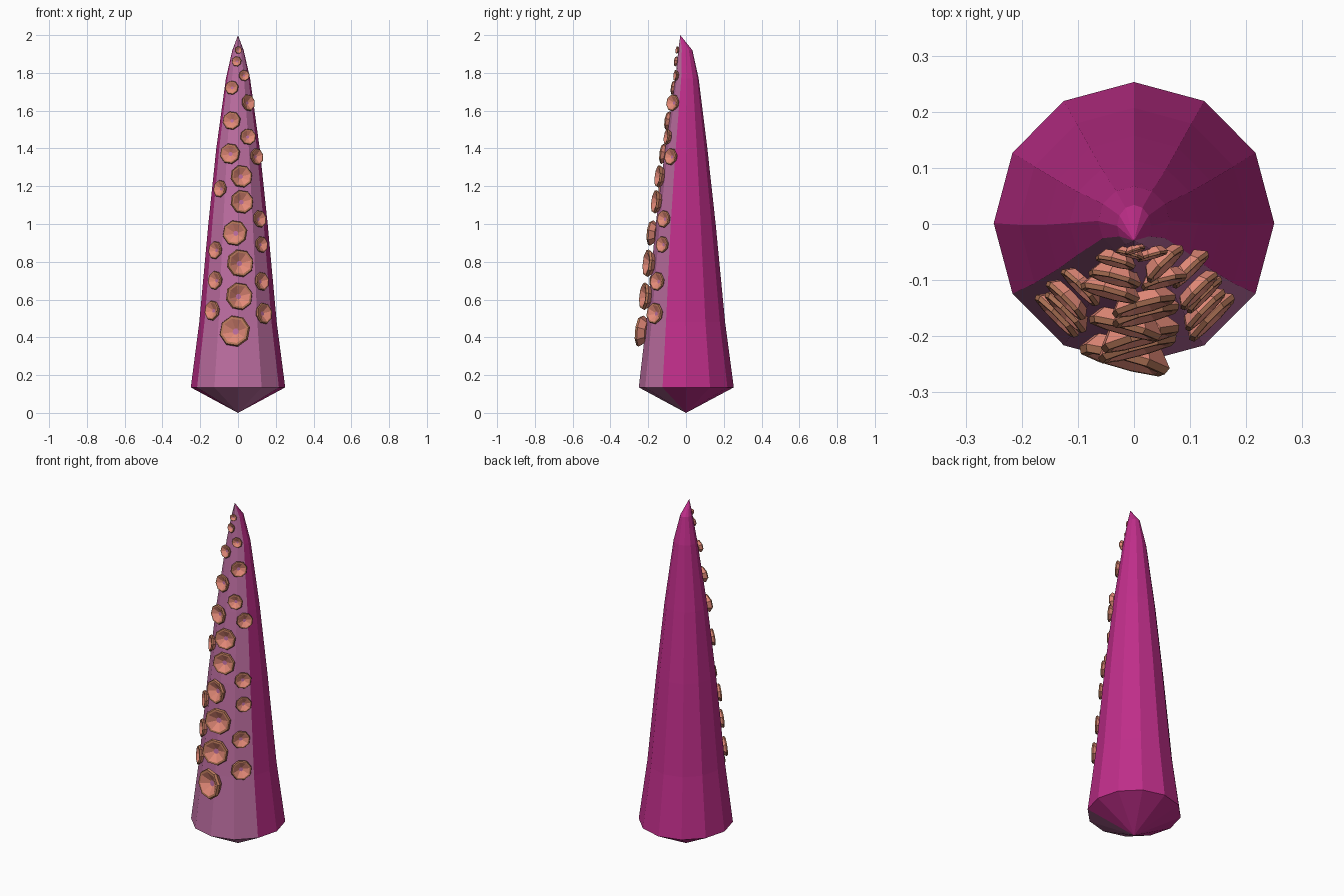
import bpy, bmesh, math
from mathutils import Vector
from mathutils.bvhtree import BVHTree

if "Cube" in bpy.data.objects:
    bpy.data.objects.remove(bpy.data.objects["Cube"])


def material(name, rgb):
    m = bpy.data.materials.new(name)
    lin = [c / 12.92 if c < 0.04 else ((c + 0.055) / 1.055) ** 2.4 for c in rgb]
    m.diffuse_color = (*lin, 1)
    m.use_nodes = True
    m.node_tree.nodes["Principled BSDF"].inputs["Base Color"].default_value = m.diffuse_color
    return m


magenta = material("magenta skin", (0.75, 0.18, 0.54))
mauve = material("mauve underside", (0.74, 0.43, 0.63))
salmon = material("salmon sucker", (0.89, 0.54, 0.47))
tan = material("tan sucker rim", (0.73, 0.48, 0.36))


def finish(bm, name, mats):
    bmesh.ops.recalc_face_normals(bm, faces=bm.faces)
    me = bpy.data.meshes.new(name)
    bm.to_mesh(me)
    for m in mats:
        me.materials.append(m)
    ob = bpy.data.objects.new(name, me)
    bpy.context.collection.objects.link(ob)
    return ob


# Tentacle body: 12-sided rings (z, x radius, front y, back y), tip leaning forward
RINGS = [(0.135, 0.25, -0.25, 0.253), (0.48, 0.205, -0.21, 0.207),
         (1.0, 0.157, -0.16, 0.157), (1.4, 0.115, -0.11, 0.113),
         (1.77, 0.064, -0.056, 0.067), (1.92, 0.03, -0.041, 0.034)]
N = 12
body = bmesh.new()
rings = []
for z, rx, y0, y1 in RINGS:
    cy, ry = (y0 + y1) / 2, (y1 - y0) / 2
    rings.append([body.verts.new((rx * math.cos(i * math.tau / N),
                                  cy + ry * math.sin(i * math.tau / N), z)) for i in range(N)])
bottom = body.verts.new((0, 0, 0))
tip = body.verts.new((0, -0.03, 2.0))
for i in range(N):
    j = (i + 1) % N
    faces = [body.faces.new((a[i], a[j], b[j], b[i])) for a, b in zip(rings, rings[1:])]
    faces.append(body.faces.new((rings[0][i], bottom, rings[0][j])))
    faces.append(body.faces.new((rings[-1][i], rings[-1][j], tip)))
    for f in faces:                      # the four front strips are mauve
        f.material_index = 1 if 7 <= i <= 10 else 0
bmesh.ops.recalc_face_normals(body, faces=body.faces)
tree = BVHTree.FromBMesh(body)
finish(body, "tentacle_body", [magenta, mauve])

# Suckers: (x, z, radius), set on the front surface
SUCKERS = [(0, 1.92, .02), (-.005, 1.86, .027), (.03, 1.785, .03), (-.03, 1.72, .038),
           (.045, 1.64, .046), (-.03, 1.545, .05), (.05, 1.46, .044), (-.038, 1.37, .056),
           (.09, 1.355, .046), (.013, 1.25, .061), (-.085, 1.185, .047), (.016, 1.115, .064),
           (.105, 1.025, .047), (-.01, .95, .069), (-.11, .86, .049), (.115, .89, .045),
           (.005, .79, .075), (-.11, .70, .051), (.115, .695, .051), (0, .615, .075),
           (-.125, .54, .054), (.125, .525, .058), (-.01, .43, .085)]
# Cup profile (radius, height) and the colour of the band that follows each point
PROFILE = [(0.68, -0.1, 0), (1.0, 0.3, 1), (0.93, 0.45, 1), (0.78, 0.45, 0), (0.2, 0.1, 2)]
S = 8
for n, (x, z, r) in enumerate(SUCKERS):
    hit, normal, _, _ = tree.ray_cast(Vector((x, -1, z)), Vector((0, 1, 0)))
    up = (Vector((0, 0, 1)) - normal * normal.z).normalized()
    side = up.cross(normal)
    bm = bmesh.new()
    loops = []
    for pr, ph, _ in PROFILE:
        ring = []
        for k in range(S):
            a = (k + 0.3) * math.tau / S
            ring.append(bm.verts.new(hit + normal * (ph * r) +
                                     (side * math.cos(a) + up * math.sin(a)) * (pr * r)))
        loops.append(ring)
    for (a, b), (_, _, mat) in zip(zip(loops, loops[1:]), PROFILE):
        for k in range(S):
            j = (k + 1) % S
            bm.faces.new((a[k], a[j], b[j], b[k])).material_index = mat
    bm.faces.new(loops[-1]).material_index = 2
    bm.faces.new(loops[0][::-1])
    finish(bm, "sucker_%02d" % (n + 1), [salmon, tan, mauve])
